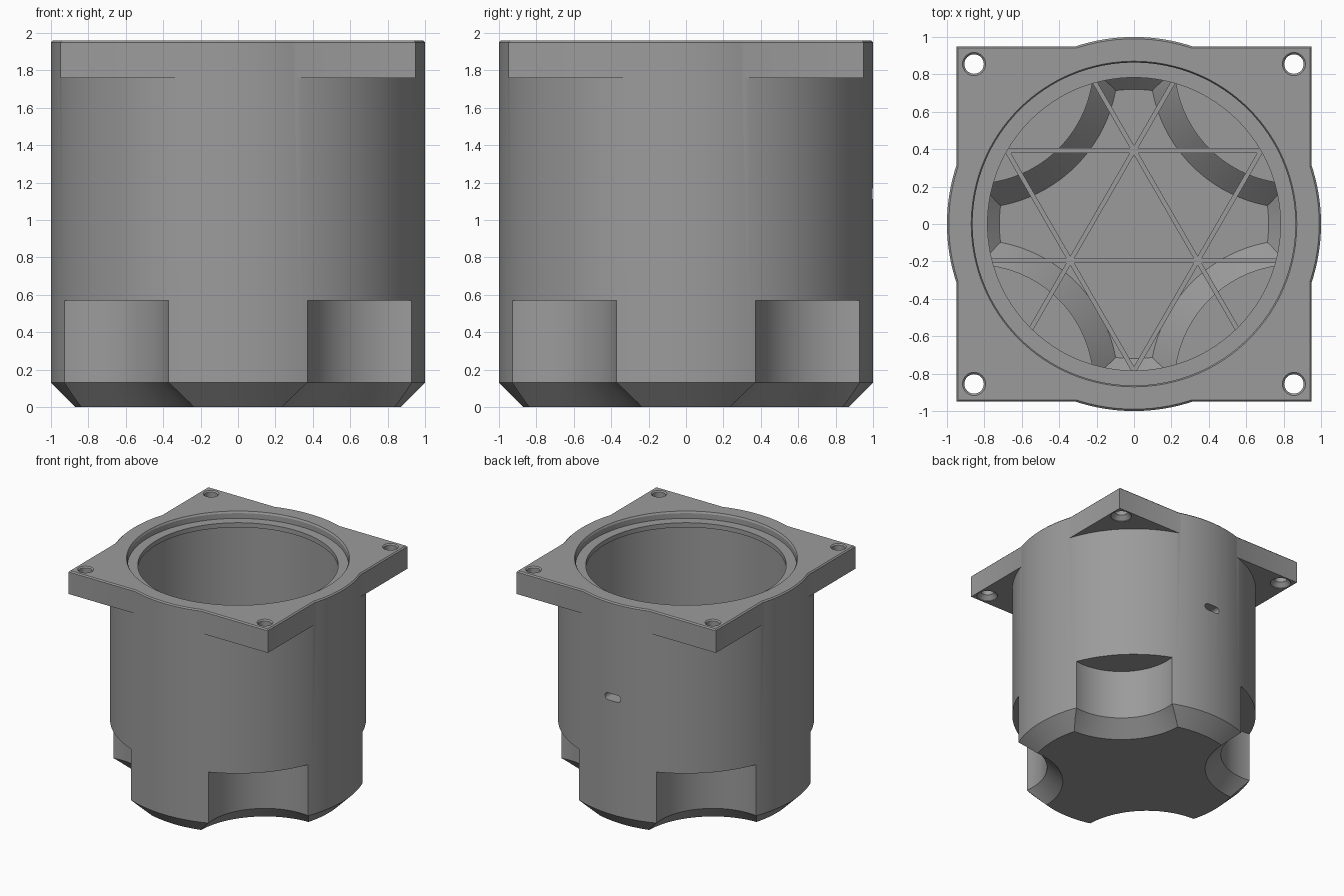
import bpy, bmesh, math
from mathutils import Matrix

if "Cube" in bpy.data.objects:
    bpy.data.objects.remove(bpy.data.objects["Cube"])

grey = bpy.data.materials.new("mid_grey")
grey.diffuse_color = (0.33, 0.33, 0.33, 1)
grey.use_nodes = True
grey.node_tree.nodes["Principled BSDF"].inputs["Base Color"].default_value = grey.diffuse_color


def rings_to_object(name, rings):
    """Skin a stack of equal-length rings and cap both ends."""
    bm = bmesh.new()
    loops = [[bm.verts.new(p) for p in ring] for ring in rings]
    n = len(loops[0])
    for a, b in zip(loops, loops[1:]):
        for i in range(n):
            j = (i + 1) % n
            bm.faces.new((a[i], a[j], b[j], b[i]))
    bm.faces.new(loops[0][::-1])
    bm.faces.new(loops[-1])
    bmesh.ops.recalc_face_normals(bm, faces=bm.faces)
    mesh = bpy.data.meshes.new(name)
    bm.to_mesh(mesh)
    bm.free()
    mesh.materials.append(grey)
    ob = bpy.data.objects.new(name, mesh)
    bpy.context.collection.objects.link(ob)
    return ob


def lathe(name, profile, segs=96, cx=0, cy=0):
    """Turn a list of (radius, z) about a vertical axis."""
    return rings_to_object(name, [
        [(cx + r * math.cos(2 * math.pi * i / segs),
          cy + r * math.sin(2 * math.pi * i / segs), z) for i in range(segs)]
        for r, z in profile])


def square(half, z):
    return [(-half, -half, z), (half, -half, z), (half, half, z), (-half, half, z)]


def boolean(ob, other, op, keep=False):
    mod = ob.modifiers.new("bool", 'BOOLEAN')
    mod.operation, mod.solver, mod.object = op, 'EXACT', other
    bpy.context.view_layer.objects.active = ob
    bpy.ops.object.modifier_apply(modifier=mod.name)
    if not keep:
        bpy.data.objects.remove(other)


def smooth(ob):
    bpy.ops.object.select_all(action='DESELECT')
    ob.select_set(True)
    bpy.context.view_layer.objects.active = ob
    bpy.ops.object.shade_smooth_by_angle(angle=math.radians(25))


HOLE = 0.855                      # bolt axis offset
corners = [(sx * HOLE, sy * HOLE) for sx in (-1, 1) for sy in (-1, 1)]

# Outer body with bevelled base, plus the square mounting flange
housing = lathe("housing", [(0.87, 0), (1, 0.13), (1, 1.95), (0.99, 1.96)], 128)
flange = rings_to_object("flange", [square(0.95, 1.76), square(0.95, 1.95), square(0.94, 1.96)])
boolean(housing, flange, 'UNION')

# Hollow interior: bevelled floor, bore, thin lip and seal recess
cavity = lathe("cavity", [(0.72, 0.15), (0.85, 0.28), (0.85, 1.86), (0.783, 1.86),
                          (0.783, 1.9), (0.863, 1.9), (0.863, 1.945), (0.873, 1.965),
                          (0.873, 2.1)], 128)
for x, y in corners:
    # inner wall following each corner scallop
    boolean(cavity, lathe("bulge", [(0.82, 0.1), (0.64, 0.28), (0.64, 0.72)], 96, x, y),
            'DIFFERENCE')
boolean(housing, cavity, 'DIFFERENCE', keep=True)

# Corner scallops and countersunk bolt holes
for x, y in corners:
    boolean(housing, lathe("scallop", [(0.67, -0.05), (0.49, 0.13), (0.49, 0.57)], 96, x, y),
            'DIFFERENCE')
    boolean(housing, lathe("bolt_hole", [(0.085, 1.7), (0.085, 1.765), (0.052, 1.8),
                                         (0.052, 1.95), (0.064, 1.962), (0.064, 2.05)],
                           32, x, y), 'DIFFERENCE')

# Rounded cable slot through the back wall
outline = []
for i in range(18):
    a = math.pi * (i if i < 9 else i - 1) / 8 - math.pi / 2
    outline.append(((0.045 if i < 9 else -0.045) + 0.03 * math.cos(a),
                    1.14 + 0.03 * math.sin(a)))
slot = rings_to_object("slot", [[(x, y, z) for x, z in outline] for y in (0.8, 1.1)])
boolean(housing, slot, 'DIFFERENCE')
smooth(housing)

# Triangular grid of stiffening ribs, trimmed to the interior
W = 0.0125
ribs = None
for k in range(3):
    for off in (0.393, -0.197):
        rib = rings_to_object("rib", [
            [(-1, off - W, z), (1, off - W, z), (1, off + W, z), (-1, off + W, z)]
            for z in (0.1, 0.85)])
        rib.data.transform(Matrix.Rotation(k * 2 * math.pi / 3, 4, 'Z'))
        if ribs is None:
            ribs = rib
            ribs.name = "floor_ribs"
        else:
            boolean(ribs, rib, 'UNION')
boolean(ribs, cavity, 'INTERSECT')
